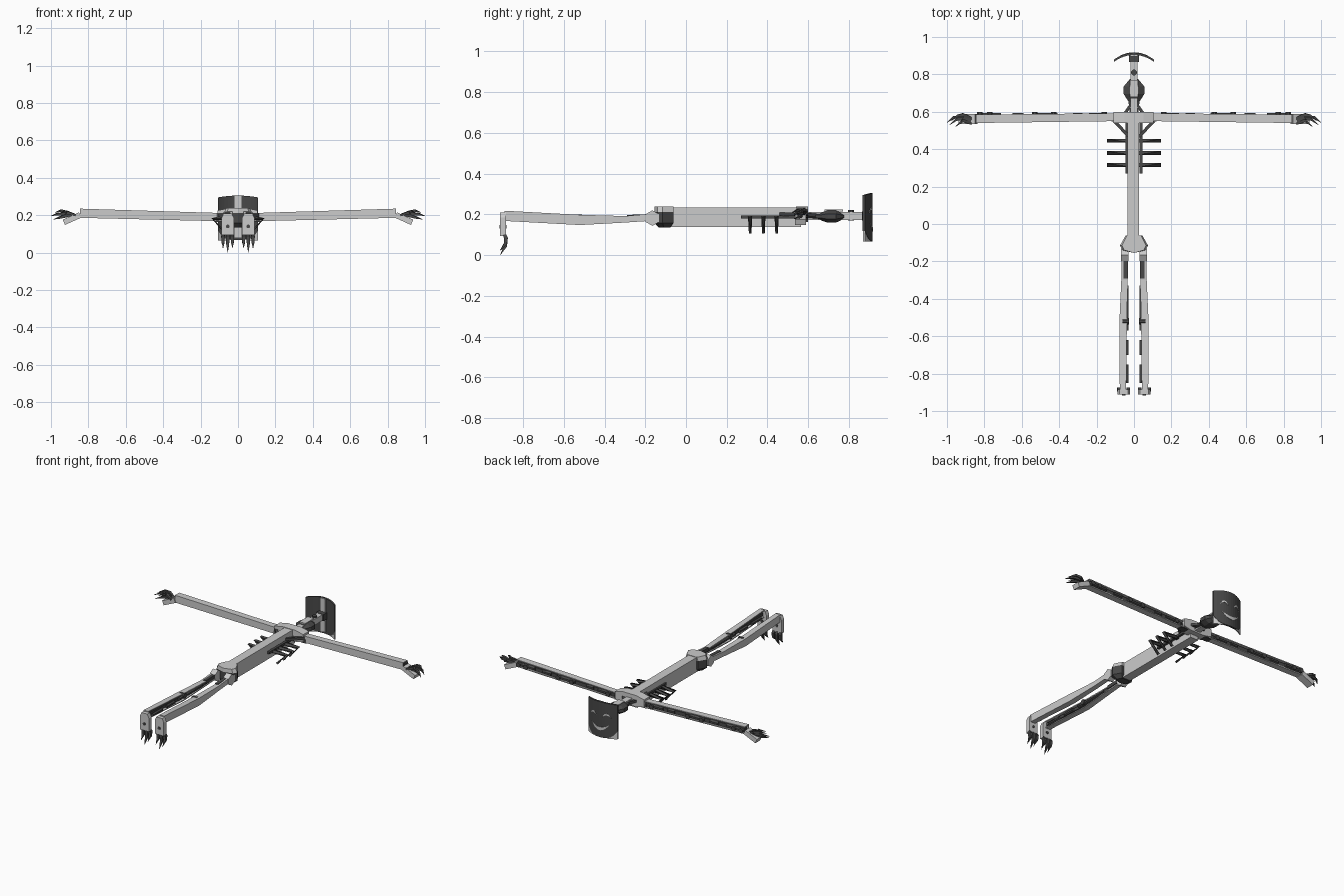
import bpy, bmesh, math
from mathutils import Vector

old = bpy.data.objects.get("Cube")
if old:
    bpy.data.objects.remove(old, do_unlink=True)


def material(name, v):
    m = bpy.data.materials.new(name)
    m.use_nodes = True
    m.diffuse_color = (v, v, v, 1)
    m.node_tree.nodes["Principled BSDF"].inputs["Base Color"].default_value = (v, v, v, 1)
    return m


LIGHT = material("pale grey shell", 0.6)
DARK = material("dark grey metal", 0.065)
SIDES = {"left": 1, "right": -1}


def finish(name, bm, mat):
    bmesh.ops.recalc_face_normals(bm, faces=bm.faces)
    mesh = bpy.data.meshes.new(name)
    bm.to_mesh(mesh)
    bm.free()
    mesh.materials.append(mat)
    ob = bpy.data.objects.new(name, mesh)
    bpy.context.collection.objects.link(ob)
    return ob


def loft(name, rings, mat):
    """Skin a row of closed rings and cap both ends."""
    bm = bmesh.new()
    vs = [[bm.verts.new(p) for p in r] for r in rings]
    n = len(vs[0])
    for a, b in zip(vs, vs[1:]):
        for i in range(n):
            j = (i + 1) % n
            bm.faces.new((a[i], a[j], b[j], b[i]))
    bm.faces.new(vs[0])
    bm.faces.new(vs[-1])
    return finish(name, bm, mat)


def box(name, lo, hi, mat):
    (a, b, c), (d, e, f) = lo, hi
    return loft(name, [[(x, b, c), (x, e, c), (x, e, f), (x, b, f)] for x in (a, d)], mat)


def tube(name, pts, radii, mat, sides=4):
    """Faceted bar or claw following points, with a radius at each."""
    pts = [Vector(p) for p in pts]
    rings = []
    for i, p in enumerate(pts):
        d = (pts[min(i + 1, len(pts) - 1)] - pts[max(i - 1, 0)]).normalized()
        u = d.cross(Vector((0, 0, 1)) if abs(d.z) < 0.8 else Vector((0, 1, 0))).normalized()
        v = d.cross(u)
        rings.append([p + radii[i] * (u * math.cos(t) + v * math.sin(t))
                      for t in ((k + 0.5) * math.tau / sides for k in range(sides))])
    return loft(name, rings, mat)


def channel(u_open, u_back, lo, hi, t=0.006):
    """C-shaped section as (u, z) pairs, open at u_open."""
    w = u_back + (t if u_open > u_back else -t)
    return [(u_open, hi), (u_back, hi), (u_back, lo), (u_open, lo),
            (u_open, lo + t), (w, lo + t), (w, hi - t), (u_open, hi - t)]


# Torso and shoulder crosspiece
box("torso", (-0.034, -0.11, 0.138), (0.026, 0.565, 0.235), LIGHT)
loft("shoulder_block", [[(x, 0.57 - w, 0.2 - h), (x, 0.57 + w, 0.2 - h),
                         (x, 0.57 + w, 0.2 + h), (x, 0.57 - w, 0.2 + h)]
                        for x, w, h in ((-0.11, 0.03, 0.025), (-0.05, 0.03, 0.038),
                                        (0.05, 0.03, 0.038), (0.105, 0.03, 0.025))], LIGHT)
box("shoulder_axle", (-0.12, 0.548, 0.165), (0.12, 0.59, 0.19), DARK)

# Pelvis: dark faceted core under a pale cover
pelvis = [(-0.045, -0.062), (0.045, -0.062), (0.075, -0.115), (0.06, -0.14),
          (0, -0.155), (-0.06, -0.14), (-0.075, -0.115)]
loft("pelvis_core", [[(x * s, -0.1 + (y + 0.1) * s, z) for x, y in pelvis]
                     for z, s in ((0.135, 0.6), (0.158, 1), (0.213, 1))], DARK)
loft("pelvis_cover", [[(x * s, y, z) for x, y in pelvis]
                      for z, s in ((0.213, 1), (0.238, 0.85))], LIGHT)

# Ribs, rails and collar braces
for side, s in SIDES.items():
    for y in (0.315, 0.38, 0.445):
        tube(side + "_rib", [(s * 0.02, y, 0.185), (s * 0.135, y, 0.18), (s * 0.07, y, 0.11)],
             [0.014, 0.014, 0.009], DARK)
    tube(side + "_rib_rail", [(s * 0.037, 0.27, 0.188), (s * 0.037, 0.54, 0.188)],
         [0.011] * 2, DARK)
    tube(side + "_collar_brace", [(s * 0.025, 0.465, 0.2), (s * 0.105, 0.55, 0.2)],
         [0.012] * 2, DARK)
    tube(side + "_neck_brace", [(s * 0.05, 0.59, 0.2), (s * 0.015, 0.64, 0.195)],
         [0.011] * 2, DARK)

# Neck with faceted bulb
box("neck_bar", (-0.02, 0.59, 0.172), (0.02, 0.895, 0.212), LIGHT)
bulb = tube("neck_bulb", [(0, y, 0.19) for y in (0.6, 0.655, 0.695, 0.735, 0.775)],
            [0.025, 0.032, 0.06, 0.06, 0.024], DARK, 8)
for v in bulb.data.vertices:
    v.co.z = 0.19 + (v.co.z - 0.19) * 0.55
box("neck_bulb_plate", (-0.022, 0.68, 0.215), (0.022, 0.77, 0.224), LIGHT)
tube("neck_knob", [(0, 0.81, 0.17), (0, 0.81, 0.222)], [0.016] * 2, DARK, 8)
box("mask_socket", (-0.028, 0.865, 0.17), (0.028, 0.9, 0.214), DARK)


# Curved mask facing the back
def mask_y(x):
    return 0.916 - 3.2 * x * x


def strip(name, rows, mat, out=0.0, t=0.008):
    """Curved slab from rows of (x, bottom z, top z)."""
    loft(name, [[(x, mask_y(x) + out, lo), (x, mask_y(x) + out, hi),
                 (x, mask_y(x) + out - t, hi), (x, mask_y(x) + out - t, lo)]
                for x, lo, hi in rows], mat)


N = 12
span = [2 * i / N - 1 for i in range(N + 1)]
strip("mask", [(0.107 * k, 0.068 + 0.05 * k ** 4, 0.305 - 0.01 * k * k) for k in span], DARK, 0, 0.012)
strip("mask_mouth", [(0.062 * k, 0.115 + 0.04 * k * k, 0.136 + 0.02 * k * k) for k in span],
      LIGHT, 0.002, 0.004)
for side, s in SIDES.items():
    strip(side + "_mask_eye", [(s * 0.048 + 0.027 * k, 0.222 - 0.016 * k * k, 0.234 - 0.027 * k * k)
                               for k in span], LIGHT, 0.002, 0.004)
    strip(side + "_mask_corner", [(s * x, 0.066, 0.069 + 0.05 * (x / 0.107) ** 4)
                                  for x in (0.05, 0.07, 0.09, 0.107)], LIGHT, -0.002)
strip("mask_inner_spine", [(x, 0.08, 0.303) for x in (-0.018, 0, 0.018)], LIGHT, -0.011, 0.008)

for side, s in SIDES.items():
    # Arm shell, open at the back, with machinery inside
    loft(side + "_arm_shell",
         [[(s * x, y, z) for y, z in channel(b, f, lo, hi)]
          for x, f, b, lo, hi in ((0.1, 0.55, 0.592, 0.168, 0.212),
                                  (0.845, 0.54, 0.585, 0.186, 0.235))], LIGHT)
    tube(side + "_arm_rod", [(s * 0.1, 0.572, 0.188), (s * 0.84, 0.568, 0.208)], [0.017] * 2, DARK)
    for x, half in ((0.2, 0.04), (0.3, 0.025), (0.47, 0.06), (0.62, 0.03), (0.76, 0.05)):
        z = 0.186 + 0.027 * x
        tube(side + "_arm_piston", [(s * (x - half), 0.582, z), (s * (x + half), 0.582, z)],
             [0.012] * 2, DARK, 6)
    for x in (0.16, 0.43, 0.53, 0.77, 0.825):
        z = 0.186 + 0.027 * x
        tube(side + "_arm_pivot", [(s * x, 0.57, z), (s * x, 0.6, z)], [0.016] * 2, DARK, 8)

    # Hand with a drooping palm and curved claws
    loft(side + "_palm", [[(s * (x + dx), y, z + dz) for dx, y, dz in
                           ((0, 0.535, 0), (0, 0.588, 0), (0.012, 0.588, 0.028), (0.012, 0.535, 0.028))]
                          for x, z in ((0.838, 0.187), (0.925, 0.148))], LIGHT)
    for i, (y, end, tip) in enumerate(((0.578, 0.98, 0.226), (0.57, 1.0, 0.208),
                                       (0.558, 0.985, 0.19), (0.548, 0.955, 0.222))):
        tube(side + "_finger_claw", [(s * 0.868, y - 0.012, 0.2), (s * 0.915, y + 0.006, (0.2 + tip) / 2 + 0.003),
                                     (s * (end - 0.035), y, tip - 0.002), (s * end, y - 0.028, tip - 0.012)],
             [0.008, 0.012, 0.009, 0.001], DARK)

    # Leg shell, open towards the other leg, with machinery inside
    loft(side + "_leg_shell",
         [[(s * u, y, z) for u, z in channel(i, o, lo, hi)]
          for y, i, o, lo, hi in ((-0.15, 0.034, 0.065, 0.17, 0.205),
                                  (-0.3, 0.034, 0.068, 0.16, 0.192),
                                  (-0.52, 0.038, 0.078, 0.148, 0.198),
                                  (-0.89, 0.042, 0.076, 0.168, 0.218))], LIGHT)
    tube(side + "_leg_rod", [(s * 0.047, -0.14, 0.188), (s * 0.049, -0.3, 0.177),
                             (s * 0.053, -0.52, 0.174), (s * 0.056, -0.88, 0.192)], [0.014] * 4, DARK)
    tube(side + "_hip_link", [(s * 0.044, -0.14, 0.192), (s * 0.044, -0.29, 0.186)], [0.016] * 2, DARK)
    tube(side + "_hip_joint", [(s * 0.03, -0.165, 0.182), (s * 0.07, -0.165, 0.182)], [0.038] * 2, LIGHT, 6)
    for y, half in ((-0.38, 0.05), (-0.5, 0.07), (-0.66, 0.04), (-0.8, 0.05)):
        tube(side + "_leg_piston", [(s * 0.04, y - half, 0.178), (s * 0.04, y + half, 0.178)],
             [0.011] * 2, DARK, 6)
    tube(side + "_knee_pivot", [(s * 0.028, -0.52, 0.184), (s * 0.062, -0.52, 0.184)], [0.018] * 2, DARK, 8)

    # Upright foot with hanging claws
    loft(side + "_foot", [[(s * (0.055 + w * k), y, z) for k, y in
                           ((-1, -0.912), (1, -0.912), (1, -0.884), (-1, -0.884))]
                          for z, w in ((0.095, 0.033), (0.185, 0.033), (0.21, 0.022))], LIGHT)
    tube(side + "_foot_bolt", [(s * 0.055, -0.916, 0.14), (s * 0.055, -0.88, 0.14)], [0.01] * 2, DARK, 8)
    for x, tip in ((0.03, 0.025), (0.055, 0.0), (0.08, 0.022)):
        tube(side + "_toe_claw", [(s * x, -0.897, 0.115), (s * x, -0.884, 0.085),
                                  (s * x, -0.886, 0.045 + tip / 2), (s * x, -0.912, tip)],
             [0.009, 0.014, 0.011, 0.001], DARK)
